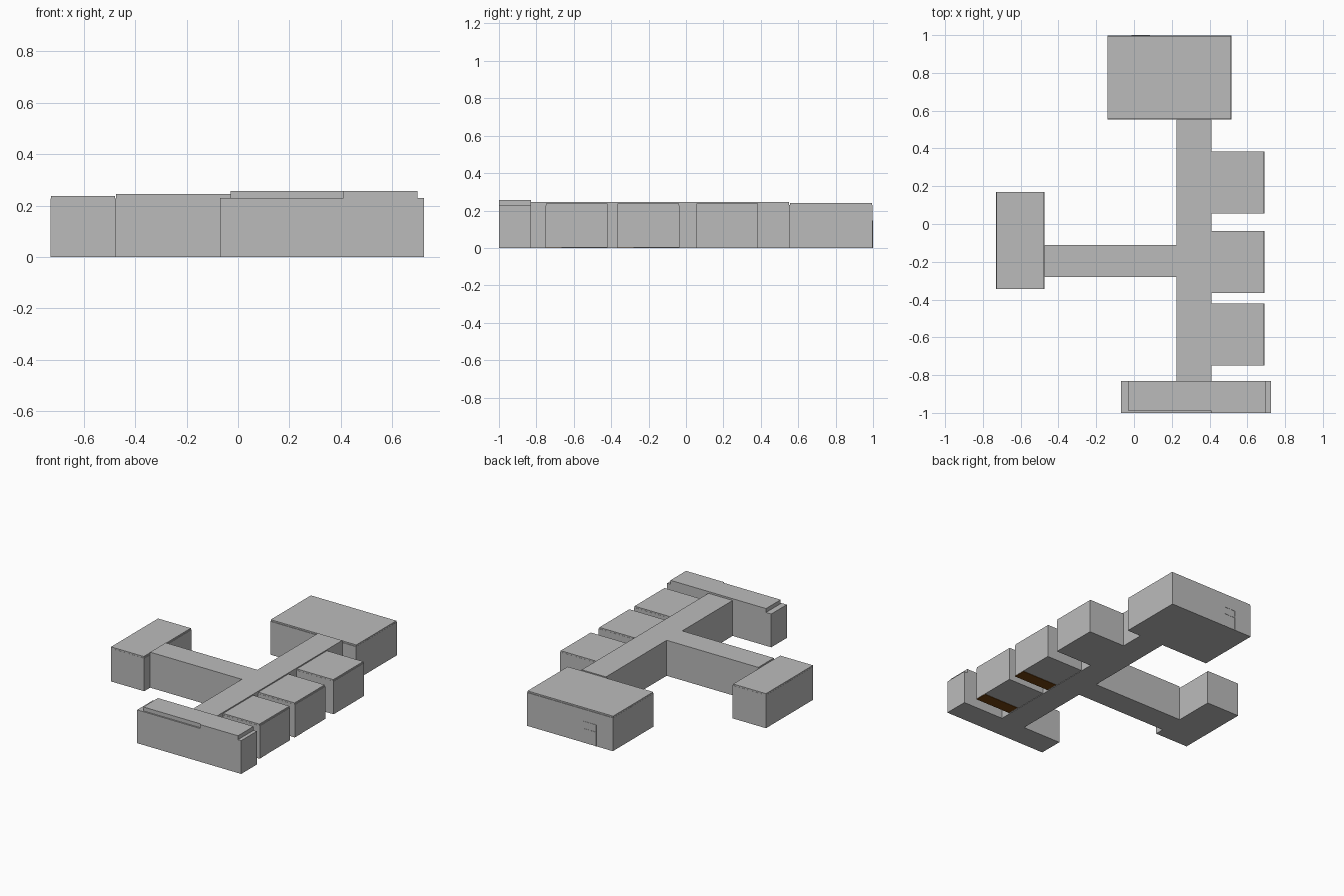
import bpy, bmesh

if "Cube" in bpy.data.objects:
    bpy.data.objects.remove(bpy.data.objects["Cube"])


def material(name, rgb):
    m = bpy.data.materials.new(name)
    m.diffuse_color = (*rgb, 1)
    m.use_nodes = True
    m.node_tree.nodes["Principled BSDF"].inputs["Base Color"].default_value = m.diffuse_color
    return m


GREY = material("wall_grey", (0.5, 0.5, 0.5))
BROWN = material("floor_brown", (0.17, 0.055, 0.005))


def finish(name, bm, mat):
    bmesh.ops.recalc_face_normals(bm, faces=bm.faces)
    me = bpy.data.meshes.new(name)
    bm.to_mesh(me)
    bm.free()
    me.materials.append(mat)
    ob = bpy.data.objects.new(name, me)
    bpy.context.collection.objects.link(ob)
    return ob


def prism(name, outline, z0, z1, mat=GREY):
    """Extrude a plan outline upwards."""
    bm = bmesh.new()
    f = bm.faces.new([bm.verts.new((x, y, z0)) for x, y in outline])
    top = bmesh.ops.extrude_face_region(bm, geom=[f], use_keep_orig=True)["geom"]
    for v in top:
        if isinstance(v, bmesh.types.BMVert):
            v.co.z = z1
    return finish(name, bm, mat)


def box(name, x0, x1, y0, y1, z0, z1, mat=GREY):
    return prism(name, [(x0, y0), (x1, y0), (x1, y1), (x0, y1)], z0, z1, mat)


def block(name, x0, x1, y0, y1, h, lip, z0=0.0):
    """Building block whose roof steps in by lip = (west, east, south, north)."""
    w, e, s, n = lip
    outer = (x0, x1, y0, y1)
    inner = (x0 + w, x1 - e, y0 + s, y1 - n)
    bm = bmesh.new()
    rings = []
    for (a, b, c, d), z in ((outer, z0), (outer, h - 0.01), (inner, h - 0.01), (inner, h)):
        rings.append([bm.verts.new(p) for p in ((a, c, z), (b, c, z), (b, d, z), (a, d, z))])
    for lo, hi in zip(rings, rings[1:]):
        for i in range(4):
            j = (i + 1) % 4
            bm.faces.new((lo[i], lo[j], hi[j], hi[i]))
    bm.faces.new(rings[0])
    bm.faces.new(rings[-1])
    bmesh.ops.dissolve_degenerate(bm, dist=0.0001, edges=bm.edges)
    return finish(name, bm, GREY)


L = 0.004

# T-shaped corridor: long spine with the west arm
prism("corridor", [(0.225, -0.83), (0.41, -0.83), (0.41, 0.552), (0.225, 0.552),
                   (0.225, -0.11), (-0.475, -0.11), (-0.475, -0.28), (0.225, -0.28)], 0, 0.245)

# end blocks
block("north_hall", -0.14, 0.515, 0.552, 0.998, 0.24, (0.001, 0.001, L, L))
block("west_hall", -0.73, -0.475, -0.345, 0.17, 0.238, (0.001, L, 0.001, 0.001))

# three east wings, two with a brown floor strip underneath
for i, (y0, y1, floor) in enumerate([(0.055, 0.385, False), (-0.366, -0.036, True),
                                     (-0.75, -0.42, True)]):
    z0 = 0.003 if floor else 0
    block(f"east_wing_{i + 1}", 0.41, 0.692, y0, y1, 0.238, (0.001, L, 0.001, 0.001), z0)
    if floor:
        box(f"floor_strip_{i + 1}", 0.42, 0.69, y0 + 0.001, y0 + 0.085, 0, z0, BROWN)

# south hall and its stepped upper roof
box("south_hall", -0.07, 0.725, -1.0, -0.83, 0, 0.23)
prism("south_roof", [(-0.03, -0.99), (0.41, -0.99), (0.41, -1.0), (0.70, -1.0),
                     (0.70, -0.83), (-0.03, -0.83)], 0.23, 0.257)

# thin entrance frame on the north face
for i, x in enumerate((-0.01, 0.035, 0.08)):
    box(f"entrance_post_{i + 1}", x - 0.004, x + 0.004, 0.998, 1.0, 0, 0.14)
for i, z in enumerate((0.09, 0.14)):
    box(f"entrance_rail_{i + 1}", -0.014, 0.084, 0.998, 1.0, z, z + 0.008)
